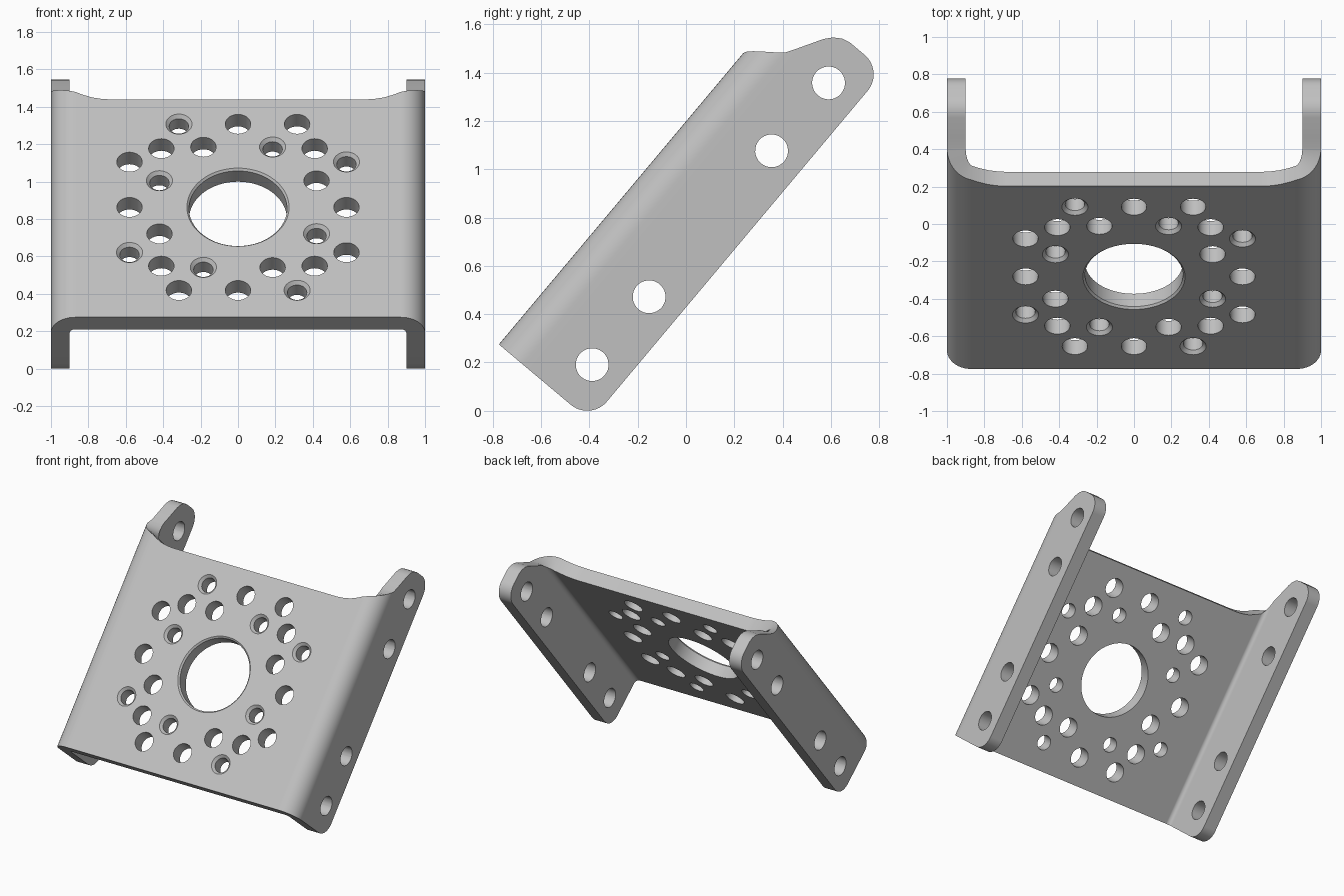
import bpy, bmesh, math
from mathutils import Matrix, Vector

if "Cube" in bpy.data.objects:
    bpy.data.objects.remove(bpy.data.objects["Cube"])

TILT = math.radians(50)
THICK, BEND, DEPTH, CORNER = 0.1, 0.13, 0.495, 0.106
FLAT = 1 - BEND
# local x = width, y = along the slope, z = out of the plate
PLACE = Matrix.Translation((0, -0.775, 0.275)) @ Matrix.Rotation(TILT, 4, "X")

metal = bpy.data.materials.new("grey metal")
metal.use_nodes = True
GREY = (0.53, 0.53, 0.53, 1)
metal.diffuse_color = GREY
metal.node_tree.nodes["Principled BSDF"].inputs["Base Color"].default_value = GREY


def half_section():
    """Stations from mid plate to flange tip: outer point, inner point, low and high ends."""
    rows = []
    for x, hi in ((0.68, 1.52), (0.73, 1.524), (0.78, 1.534), (0.83, 1.553)):
        rows.append(((x, 0), (x, -THICK), 0, hi))
    steps = 12
    for i in range(steps + 1):
        t = i / steps
        s, c = math.sin(t * math.pi / 2), math.cos(t * math.pi / 2)
        outer = (FLAT + BEND * s, BEND * (c - 1))
        r = BEND - THICK
        inner = (FLAT + r * s, r * c - BEND)
        rows.append((outer, inner, 0, 1.573 + 0.06 * t + 0.053 * t * t))
    flange = [(0.16, 1.735), (0.217, 1.833), (0.243, 1.863), (0.275, 1.884), (0.31, 1.892)]
    for d, hi in flange:
        rows.append(((1, -d), (1 - THICK, -d), 0, hi))
    for i in range(13):
        a = i / 12 * math.pi / 2
        d = DEPTH - CORNER * (1 - math.sin(a))
        cut = CORNER * (1 - math.cos(a))
        rows.append(((1, -d), (1 - THICK, -d), cut, 1.892 - cut))
    return rows


def build_bracket():
    right = half_section()
    left = [((-o[0], o[1]), (-i[0], i[1]), lo, hi) for o, i, lo, hi in reversed(right)]
    bm = bmesh.new()
    rings = []
    for o, i, lo, hi in left + right:
        rings.append([bm.verts.new((p[0], y, p[1]))
                      for p, y in ((o, lo), (o, hi), (i, hi), (i, lo))])
    for a, b in zip(rings, rings[1:]):
        for k in range(4):
            n = (k + 1) % 4
            bm.faces.new((a[k], a[n], b[n], b[k]))
    bm.faces.new(rings[0])
    bm.faces.new(rings[-1])
    bmesh.ops.dissolve_limit(bm, angle_limit=math.radians(0.5), verts=bm.verts, edges=bm.edges)
    bmesh.ops.recalc_face_normals(bm, faces=bm.faces)
    return make_object("channel_bracket", bm)


def make_object(name, bm):
    mesh = bpy.data.meshes.new(name)
    bm.to_mesh(mesh)
    bm.free()
    mesh.materials.append(metal)
    obj = bpy.data.objects.new(name, mesh)
    bpy.context.collection.objects.link(obj)
    return obj


def plug(bm, matrix, profile, sides):
    """Lathe a closed plug from (radius, height) pairs."""
    rings = [[bm.verts.new(matrix @ Vector((r * math.cos(math.tau * k / sides),
                                            r * math.sin(math.tau * k / sides), h)))
              for k in range(sides)] for r, h in profile]
    for a, b in zip(rings, rings[1:]):
        for k in range(sides):
            n = (k + 1) % sides
            bm.faces.new((a[k], a[n], b[n], b[k]))
    bm.faces.new(rings[0][::-1])
    bm.faces.new(rings[-1])


def build_cutter():
    bm = bmesh.new()
    centre = Vector((0, 0.768, 0))

    def countersunk(big, small):
        d = big - small
        return [(small, -0.2), (small, -d), (big + 0.02, 0.02)]

    def plate_hole(x, y, profile, sides=32):
        plug(bm, Matrix.Translation(centre + Vector((x, y, 0))), profile, sides)

    plain = [(0.068, -0.2), (0.068, 0.1)]
    # centre opening
    plate_hole(0, 0, countersunk(0.273, 0.262), 64)
    # bolt pattern, repeated each quarter turn
    pattern = [(0.58, 0, False), (0.41, 0.41, False),
               (0.58, 0.316, True), (0.316, 0.58, False),
               (0.185, 0.42, True), (0.42, 0.185, False)]
    for turn in range(4):
        rot = Matrix.Rotation(turn * math.pi / 2, 2)
        for x, y, sunk in pattern:
            p = rot @ Vector((x, y))
            plate_hole(p.x, p.y, countersunk(0.07, 0.052) if sunk else plain)
    # flange holes
    for side in (-1, 1):
        for y in (0.184, 0.551, 1.34, 1.707):
            m = Matrix.Translation((side * 0.95, y, -0.35)) @ Matrix.Rotation(math.pi / 2, 4, "Y")
            plug(bm, m, [(0.068, -0.15), (0.068, 0.15)], 32)
    bmesh.ops.recalc_face_normals(bm, faces=bm.faces)
    return make_object("hole_cutter", bm)


bracket = build_bracket()
cutter = build_cutter()
cutter.hide_render = True

# drill the holes
bpy.ops.object.select_all(action="DESELECT")
bpy.context.view_layer.objects.active = bracket
bracket.select_set(True)
drill = bracket.modifiers.new("holes", "BOOLEAN")
drill.operation = "DIFFERENCE"
drill.solver = "EXACT"
drill.object = cutter
bpy.ops.object.modifier_apply(modifier=drill.name)
bpy.data.objects.remove(cutter)

# tilt into place and shade
bracket.data.transform(PLACE)
bpy.ops.object.shade_smooth_by_angle(angle=math.radians(30))
weighted = bracket.modifiers.new("even_normals", "WEIGHTED_NORMAL")
weighted.keep_sharp = True
